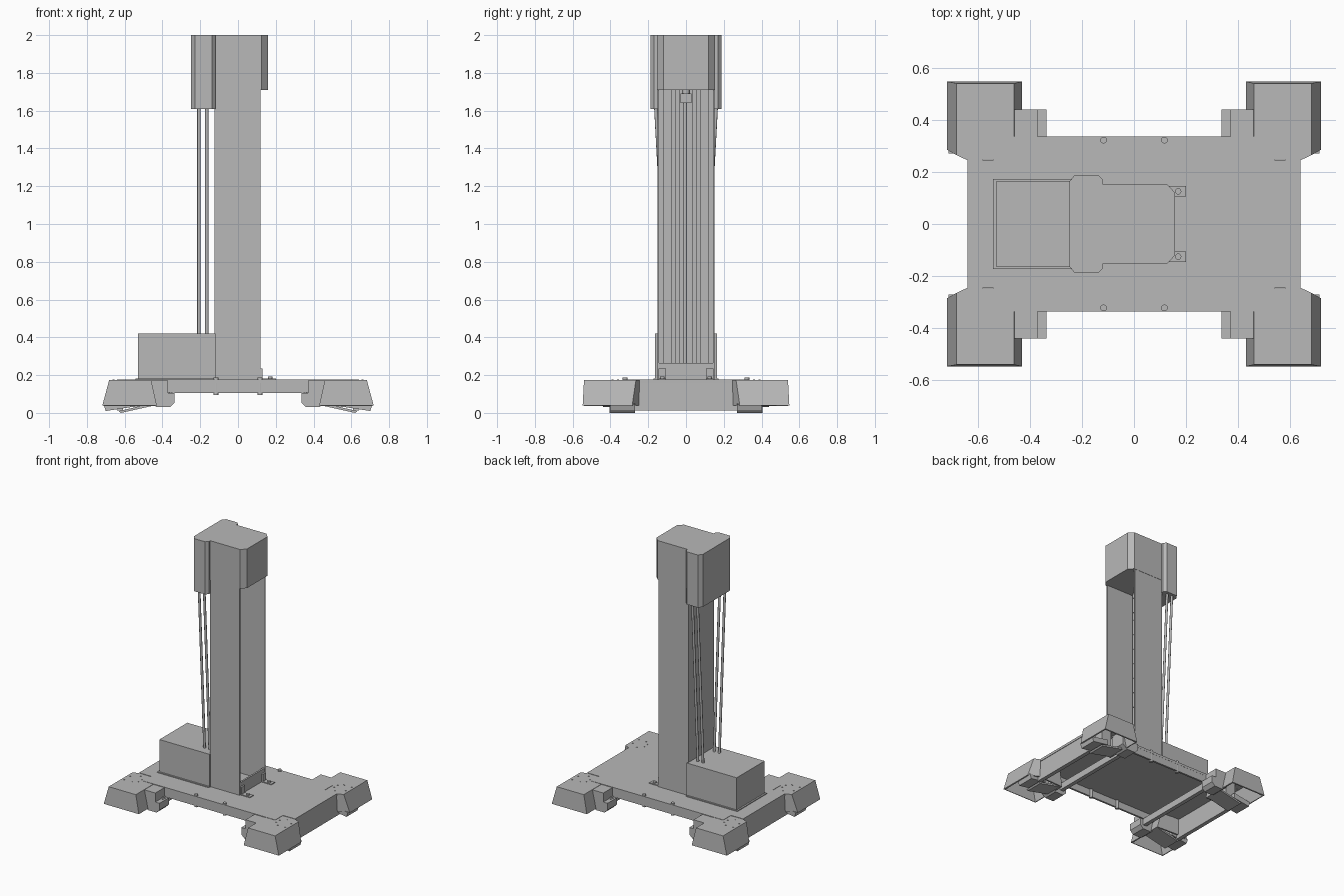
import bpy, bmesh
from mathutils import Vector

old = bpy.data.objects.get("Cube")
if old:
    bpy.data.objects.remove(old, do_unlink=True)

GREY = (0.48, 0.48, 0.48, 1)
mat = bpy.data.materials.new("plain grey")
mat.use_nodes = True
mat.diffuse_color = GREY
mat.node_tree.nodes["Principled BSDF"].inputs["Base Color"].default_value = GREY


def finish(name, bm):
    bmesh.ops.recalc_face_normals(bm, faces=bm.faces[:])
    mesh = bpy.data.meshes.new(name)
    bm.to_mesh(mesh)
    bm.free()
    mesh.materials.append(mat)
    ob = bpy.data.objects.new(name, mesh)
    bpy.context.collection.objects.link(ob)
    return ob


def prism(name, pts, lo, hi, axis="z", sx=1, sy=1):
    """Extrude an outline along z (points x, y) or along y (points x, z)."""
    bm = bmesh.new()
    if axis == "z":
        ring = [(x * sx, y * sy, lo) for x, y in pts]
        move = (0, 0, hi - lo)
    else:
        ring = [(x * sx, lo * sy, z) for x, z in pts]
        move = (0, (hi - lo) * sy, 0)
    face = bm.faces.new([bm.verts.new(p) for p in ring])
    ext = bmesh.ops.extrude_face_region(bm, geom=[face])
    verts = [g for g in ext["geom"] if isinstance(g, bmesh.types.BMVert)]
    bmesh.ops.translate(bm, verts=verts, vec=move)
    return finish(name, bm)


def box(name, x0, x1, y0, y1, z0, z1):
    return prism(name, [(x0, y0), (x1, y0), (x1, y1), (x0, y1)], z0, z1)


def loft(name, low, high, z0, z1, sx=1, sy=1, open_base=False):
    """Join two outlines with equal point counts at two heights."""
    bm = bmesh.new()
    a = [bm.verts.new((x * sx, y * sy, z0)) for x, y in low]
    b = [bm.verts.new((x * sx, y * sy, z1)) for x, y in high]
    n = len(a)
    for i in range(n):
        j = (i + 1) % n
        bm.faces.new((a[i], a[j], b[j], b[i]))
    bm.faces.new(b)
    if not open_base:
        bm.faces.new(a)
    ob = finish(name, bm)
    if open_base:
        # outlines run counter-clockwise, so an open shell is forced outward
        top = max(ob.data.polygons, key=lambda p: p.center.z)
        if top.normal.z < 0:
            ob.data.flip_normals()
        ob.modifiers.new("wall", "SOLIDIFY").thickness = 0.012
    return ob


def rod(name, p, q, r, sides=12):
    p, q = Vector(p), Vector(q)
    bm = bmesh.new()
    bmesh.ops.create_cone(bm, cap_ends=True, segments=sides, radius1=r,
                          radius2=r, depth=(q - p).length)
    turn = (q - p).to_track_quat("Z", "Y").to_matrix()
    bmesh.ops.rotate(bm, verts=bm.verts[:], cent=(0, 0, 0), matrix=turn)
    bmesh.ops.translate(bm, verts=bm.verts[:], vec=(p + q) / 2)
    ob = finish(name, bm)
    for f in ob.data.polygons:
        f.use_smooth = len(f.vertices) == 4
    return ob


def mirrored(half):
    return half + [(x, -y) for x, y in reversed(half)]


# base deck with notched corners, and its skirts
corner = [(0.64, 0.245), (0.54, 0.245), (0.54, 0.335)]
deck = mirrored(corner + [(-x, y) for x, y in reversed(corner)])
prism("deck", deck, 0.158, 0.176)
for s, side in ((1, "back"), (-1, "front")):
    y0, y1 = sorted((s * 0.32, s * 0.334))
    box(side + "_skirt", -0.46, 0.46, y0, y1, 0.105, 0.16)

# end beams and cross bars
for s, side in ((1, "left"), (-1, "right")):
    low = [(0.61, -0.275), (0.64, -0.275), (0.64, 0.275), (0.61, 0.275)]
    high = [(0.61, -0.25), (0.636, -0.25), (0.636, 0.25), (0.61, 0.25)]
    loft(side + "_end_beam", low, high, 0.012, 0.17, sx=s)
    x0, x1 = sorted((s * 0.36, s * 0.39))
    box(side + "_cross_bar", x0, x1, -0.36, 0.36, 0.06, 0.11)

# four corner pods
for sx, a in ((1, "left"), (-1, "right")):
    for sy, b in ((1, "back"), (-1, "front")):
        tag = f"{b}_{a}_"
        low = [(0.43, 0.26), (0.64, 0.25), (0.718, 0.285), (0.718, 0.547), (0.43, 0.547)]
        high = [(0.46, 0.25), (0.64, 0.245), (0.682, 0.265), (0.682, 0.54), (0.46, 0.54)]
        loft(tag + "pod", low, high, 0.04, 0.174, sx, sy, open_base=True)
        step = [(0.335, 0.105), (0.335, 0.055), (0.36, 0.03), (0.43, 0.03),
                (0.47, 0.06), (0.47, 0.172), (0.37, 0.172), (0.37, 0.105)]
        prism(tag + "inner_block", step, 0.33, 0.44, "y", sx, sy)
        plate = [(0.44, 0.04), (0.62, 0.0), (0.63, 0.01), (0.45, 0.052)]
        prism(tag + "foot_plate", plate, 0.27, 0.405, "y", sx, sy)
        toe = [(0.57, 0.03), (0.70, 0.01), (0.712, 0.045), (0.57, 0.07)]
        prism(tag + "foot_toe", toe, 0.27, 0.40, "y", sx, sy)
        prism(tag + "foot_mount", [(0.52, 0.03), (0.6, 0.03), (0.6, 0.17), (0.52, 0.17)],
              0.3, 0.37, "y", sx, sy)
        # screws on the pod top and the step
        for x, y in ((0.6, 0.39), (0.6, 0.28), (0.66, 0.32), (0.66, 0.39), (0.565, 0.32), (0.565, 0.36)):
            rod(tag + "pod_screw", (x * sx, y * sy, 0.165), (x * sx, y * sy, 0.177), 0.005, 8)
        for y in (0.355, 0.375):
            rod(tag + "step_screw", (0.353 * sx, y * sy, 0.1), (0.353 * sx, y * sy, 0.108), 0.005, 8)
        # deck bolts
        rod(tag + "deck_bolt", (0.117 * sx, 0.322 * sy, 0.095), (0.117 * sx, 0.322 * sy, 0.187), 0.013)

# column: open channel with a rear wall
channel = mirrored([(0.12, 0.14), (0.12, 0.152), (-0.125, 0.152)])
channel = [(0.12, 0.152), (-0.125, 0.152), (-0.125, -0.152), (0.12, -0.152),
           (0.12, -0.142), (-0.112, -0.142), (-0.112, 0.142), (0.12, 0.142)]
prism("column", channel, 0.17, 1.72)
box("column_foot_plate", 0.105, 0.118, -0.142, 0.142, 0.17, 0.265)

# guide rails with bolt heads, and the lead screw
for s, side in ((1, "back"), (-1, "front")):
    y0, y1 = sorted((s * 0.078, s * 0.12))
    box(side + "_guide_rail", -0.115, -0.085, y0, y1, 0.18, 1.71)
    for i in range(25):
        z = 0.28 + i * 0.058
        rod(side + "_rail_bolt", (-0.09, s * 0.098, z), (-0.08, s * 0.098, z), 0.01, 8)
    y0, y1 = sorted((s * 0.035, s * 0.055))
    box(side + "_inner_rib", -0.115, -0.095, y0, y1, 0.18, 1.71)
    # foot brackets beside the column
    y0, y1 = sorted((s * 0.105, s * 0.145))
    box(side + "_foot_bracket", 0.115, 0.2, y0, y1, 0.17, 0.182)
    box(side + "_bracket_tab", 0.117, 0.13, y0, y1, 0.17, 0.235)
    rod(side + "_bracket_bolt", (0.17, s * 0.125, 0.175), (0.17, s * 0.125, 0.192), 0.012)
rod("lead_screw", (-0.05, -0.005, 0.18), (-0.05, -0.005, 1.71), 0.011)
box("screw_bearing", -0.08, -0.02, -0.03, 0.03, 1.64, 1.69)
rod("screw_coupling", (-0.05, 0, 1.68), (-0.05, 0, 1.72), 0.02)

# head cover: front part and deeper rear part
front = mirrored([(-0.125, 0.154), (0.125, 0.154), (0.158, 0.12)])
prism("head_cover", front, 1.71, 2.0)
rear = mirrored([(-0.25, 0.16), (-0.228, 0.188), (-0.138, 0.188), (-0.12, 0.17)])
prism("rear_head_cover", rear, 1.61, 2.0)

# drive housing on the deck
box("drive_housing", -0.53, -0.12, -0.163, 0.163, 0.17, 0.42)
box("housing_flange", -0.542, -0.12, -0.173, 0.173, 0.17, 0.182)

# slanted tension rods
for s, side in ((1, "back"), (-1, "front")):
    for x in (-0.165, -0.207):
        rod(side + "_tension_rod", (x, s * 0.095, 0.41), (x, s * 0.16, 1.62), 0.009)
